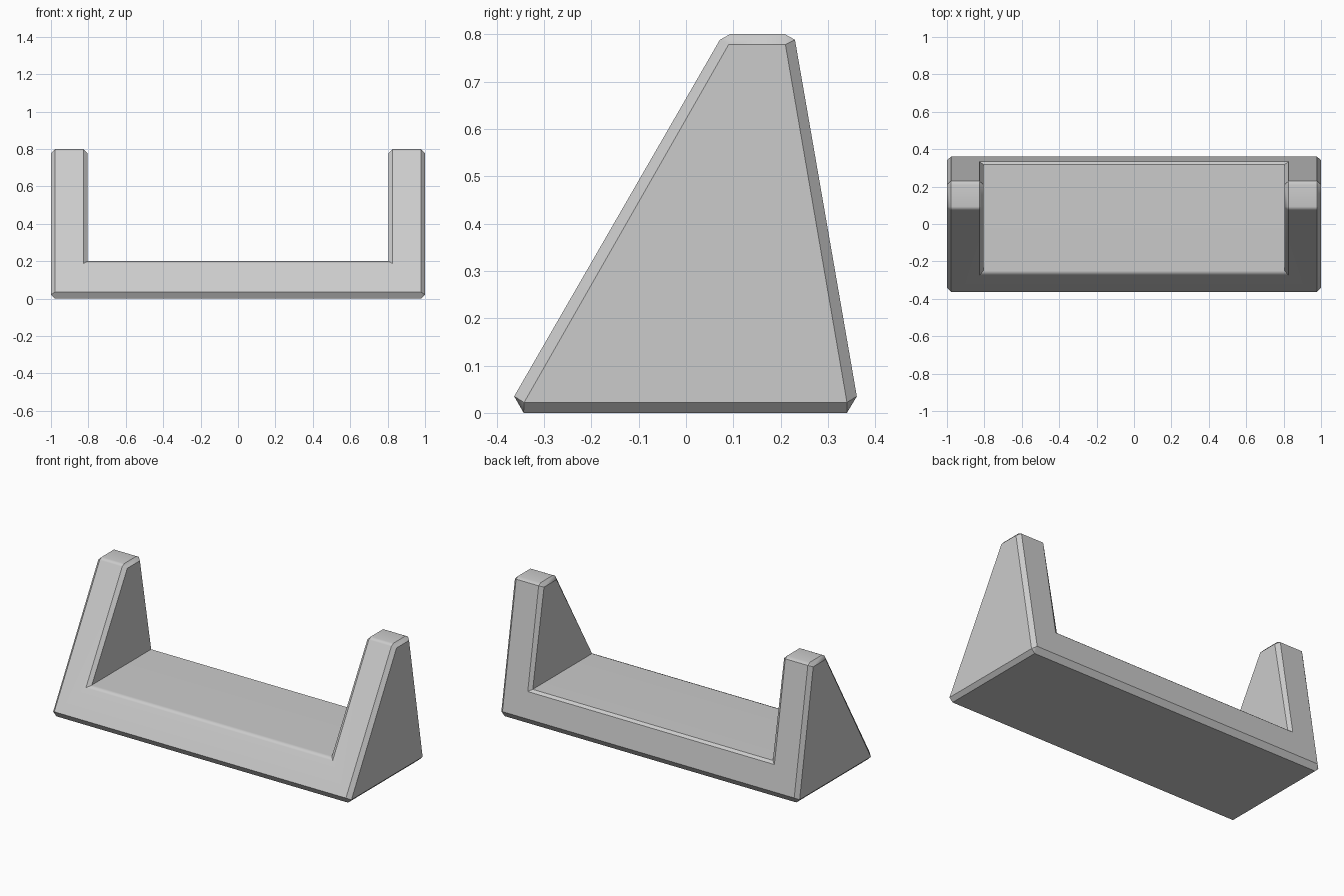
import bpy
import bmesh
import math

cube = bpy.data.objects.get("Cube")
if cube:
    bpy.data.objects.remove(cube, do_unlink=True)

# Material
grey = bpy.data.materials.new("light_grey")
grey.use_nodes = True
colour = (0.6, 0.6, 0.6, 1)
grey.diffuse_color = colour
grey.node_tree.nodes["Principled BSDF"].inputs["Base Color"].default_value = colour


def front_y(z):
    return -0.363 + 0.577 * (z - 0.035)


def back_y(z):
    return 0.361 - 0.1735 * (z - 0.034)


# Corners of the right half of the U outline: inset face corner (x, z),
# then the chamfered rim points (x, z, front y, back y)
half = [
    ((0.978, 0.035), [(0.978, 0, -0.343, 0.34), (1, 0.022, -0.342, 0.34)]),
    ((0.978, 0.788), [(1, 0.778, 0.09, 0.21), (0.978, 0.8, 0.093, 0.209)]),
    ((0.827, 0.788), [(0.827, 0.8, 0.093, 0.209), (0.805, 0.778, 0.09, 0.21)]),
    ((0.827, 0.187), [(0.805, 0.2, -0.25, 0.318)]),
]
mirrored = [((-f[0], f[1]), [(-p[0], *p[1:]) for p in reversed(rim)])
            for f, rim in reversed(half)]
corners = half + mirrored

bm = bmesh.new()
rims = []


# Front and back: one large U face, a chamfer band and corner triangles
def build_side(y_at, column):
    inner = [bm.verts.new((x, y_at(z), z)) for (x, z), _ in corners]
    outer = [[bm.verts.new((p[0], p[column], p[1])) for p in rim]
             for _, rim in corners]
    bm.faces.new(inner)
    for i in range(len(corners)):
        j = (i + 1) % len(corners)
        bm.faces.new((inner[i], outer[i][-1], outer[j][0], inner[j]))
        if len(outer[i]) == 2:
            bm.faces.new((inner[i], *outer[i]))
    rims.append([v for group in outer for v in group])


build_side(front_y, 2)
build_side(back_y, 3)

# Rim joining front to back
front, back = rims
for i in range(len(front)):
    j = (i + 1) % len(front)
    bm.faces.new((front[i], front[j], back[j], back[i]))
bmesh.ops.recalc_face_normals(bm, faces=bm.faces)

mesh = bpy.data.meshes.new("cradle_body")
bm.to_mesh(mesh)
bm.free()
mesh.materials.append(grey)
body = bpy.data.objects.new("cradle_body", mesh)
bpy.context.collection.objects.link(body)

# Soft shading across shallow chamfers, large faces kept flat
bpy.ops.object.select_all(action="DESELECT")
body.select_set(True)
bpy.context.view_layer.objects.active = body
bpy.ops.object.shade_smooth_by_angle(angle=math.radians(35))
weighted = body.modifiers.new("flat_large_faces", "WEIGHTED_NORMAL")
weighted.keep_sharp = True
